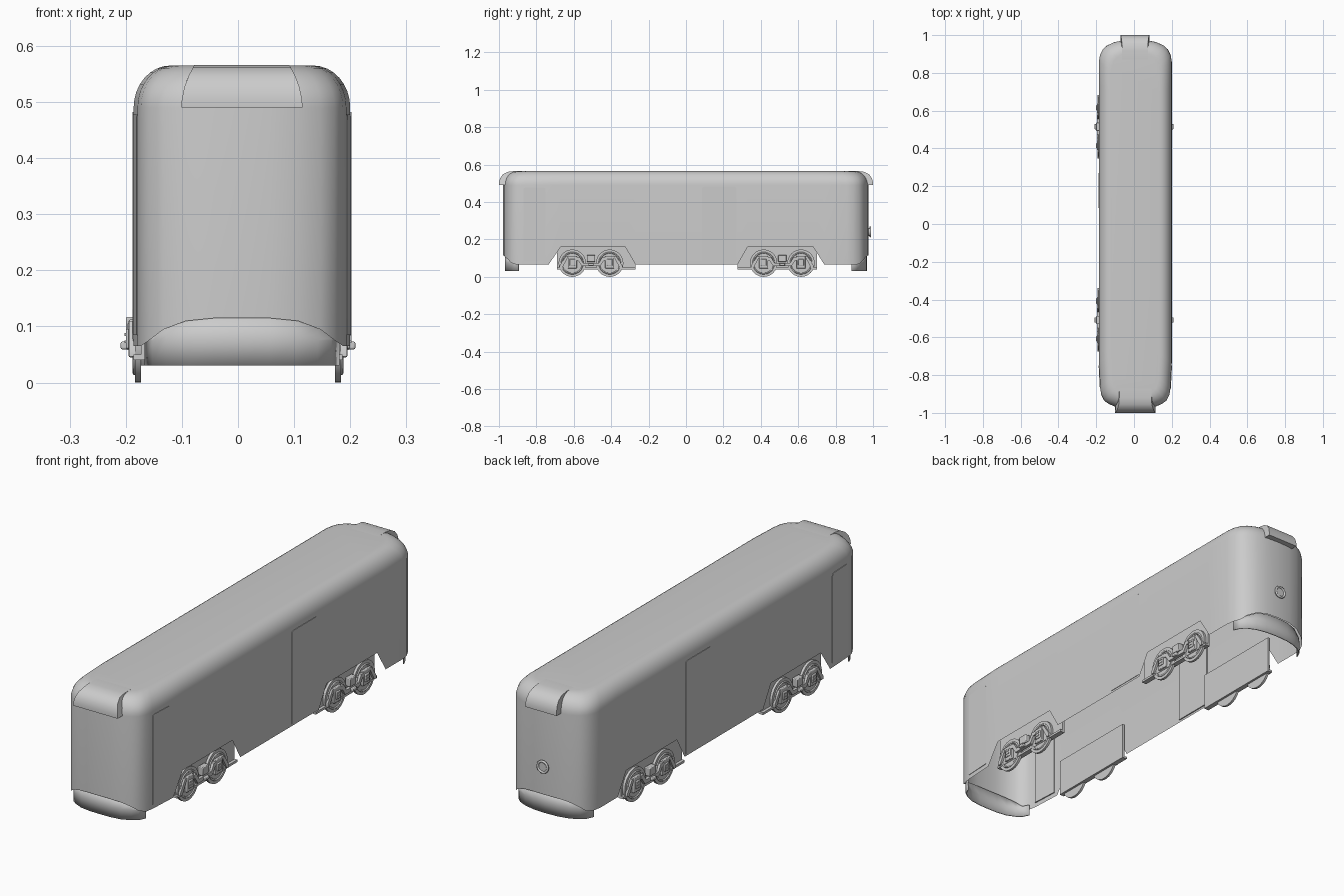
import bpy, bmesh, math
from mathutils import Vector

if "Cube" in bpy.data.objects:
    bpy.data.objects.remove(bpy.data.objects["Cube"])

CX = 0.007  # body shell sits slightly off the bogie centreline

# half plan of the body, front centre round to rear centre
PLAN = [(0, -.978), (.05, -.977), (.10, -.97), (.14, -.953), (.165, -.935), (.18, -.905), (.186, -.87),
        (.193, -.735), (.193, -.67), (.193, -.325), (.193, -.27), (.193, .275), (.193, .33), (.193, .68),
        (.193, .74), (.193, .86), (.187, .895), (.172, .925), (.15, .945), (.11, .963), (.06, .973), (0, .976)]


def make(name, verts, faces, angle=35):
    me = bpy.data.meshes.new(name)
    bm = bmesh.new()
    vs = [bm.verts.new(v) for v in verts]
    for f in faces:
        bm.faces.new([vs[i] for i in f])
    bmesh.ops.recalc_face_normals(bm, faces=bm.faces)
    bm.to_mesh(me)
    bm.free()
    ob = bpy.data.objects.new(name, me)
    bpy.context.collection.objects.link(ob)
    smooth(ob, angle)
    return ob


def smooth(ob, angle=35):
    bpy.ops.object.select_all(action='DESELECT')
    ob.select_set(True)
    bpy.context.view_layer.objects.active = ob
    bpy.ops.object.shade_smooth_by_angle(angle=math.radians(angle))


def bevel(ob, w, n=2):
    m = ob.modifiers.new("bevel", 'BEVEL')
    m.width, m.segments, m.limit_method = w, n, 'ANGLE'


def extrude(name, pts, lo, hi):
    """Prism: y-z outline swept between two x positions."""
    n = len(pts)
    verts = [(lo, *p) for p in pts] + [(hi, *p) for p in pts]
    faces = [range(n), range(n, 2 * n)] + [(i, (i + 1) % n, n + (i + 1) % n, n + i) for i in range(n)]
    return make(name, verts, faces)


def box(name, x0, x1, y0, y1, z0, z1, w=0):
    ob = extrude(name, [(y0, z0), (y1, z0), (y1, z1), (y0, z1)], x0, x1)
    if w:
        bevel(ob, w)
    return ob


def disc(name, loc, r, depth, axis='X', seg=32):
    rot = (0, math.pi / 2, 0) if axis == 'X' else (math.pi / 2, 0, 0)
    bpy.ops.mesh.primitive_cylinder_add(vertices=seg, radius=r, depth=depth, location=loc, rotation=rot)
    ob = bpy.context.object
    ob.name = name
    smooth(ob)
    return ob


def ring(name, loc, r, minor, axis='X'):
    rot = (0, math.pi / 2, 0) if axis == 'X' else (math.pi / 2, 0, 0)
    bpy.ops.mesh.primitive_torus_add(major_radius=r, minor_radius=minor, major_segments=32,
                                     minor_segments=8, location=loc, rotation=rot)
    bpy.context.object.name = name
    smooth(bpy.context.object, 60)


def hem(x, y):
    """Height of the lower body edge: end arcs and bogie cutouts."""
    if abs(y) > .89:
        return .065 + .05 * max(0, 1 - (abs(x) / .175) ** 4)
    return .16 if .3 < abs(y) < .7 else .065


# body shell: walls with a rolled-over roof, open underneath
full = PLAN + [(-x, y) for x, y in PLAN[-2:0:-1]]
n = len(full)
verts = [(x + CX, y, hem(x, y)) for x, y in full]
STEPS = 8
for k in range(STEPS + 1):
    t = k / STEPS * math.pi / 2
    d = .066 * (1 - math.cos(t))
    verts += [(x * (1 - d / .193) + CX, y * (1 - d / .978), .49 + .075 * math.sin(t)) for x, y in full]
faces = [(r * n + i, r * n + (i + 1) % n, (r + 1) * n + (i + 1) % n, (r + 1) * n + i)
         for r in range(STEPS + 1) for i in range(n)]
faces.append(range((STEPS + 1) * n, (STEPS + 2) * n))
make("body_shell", verts, faces)

# curved aprons below each end
for name, s in (("front_apron", -1), ("rear_apron", 1)):
    half = [(x, y) for x, y in PLAN if y * s > .89]
    half.sort(key=lambda p: p[0])
    line = [(-x, y) for x, y in half[:0:-1]] + half
    m = len(line)
    rows = [[(x * .965 + CX, y - s * .009, z) for x, y in line] for z in (.03, .075)]
    rows.append([(x * .965 + CX, y - s * .009, max(.08, hem(x, y) + .004)) for x, y in line])
    fs = [(r * m + i, r * m + i + 1, (r + 1) * m + i + 1, (r + 1) * m + i) for r in range(2) for i in range(m - 1)]
    ob = make(name, sum(rows, []), fs)
    mod = ob.modifiers.new("thickness", 'SOLIDIFY')
    mod.thickness = .005

# visor hoods over each end
for name, s, c, w0, w1 in (("front_hood", -1, .007, .085, .108), ("rear_hood", 1, .005, .068, .076)):
    prof = [(.87, .565), (.92, .5655), (.955, .561), (.98, .547), (.994, .527), (1, .505), (1, .49),
            (.965, .49), (.94, .53), (.90, .55)]
    k = len(prof)
    hv = []
    for side in (-1, 1):
        for y, z in prof:
            f = (.565 - z) / .075
            w = w0 + (w1 - w0) * (1 - (1 - max(0, f)) ** 2)
            hv.append((c + side * w, s * y, z))
    make(name, hv, [range(k), range(k, 2 * k)] +
         [(i, (i + 1) % k, k + (i + 1) % k, k + i) for i in range(k)])


def wall_x(y):
    return .193 if y > -.735 else .186 + .007 * (y + .87) / .135


# side doors, slabs set through the wall
for side, label in ((-1, "left"), (1, "right")):
    for where, y0, y1, z0, z1 in (("front", -.87, -.75, .085, .478), ("middle", .085, .27, .075, .482)):
        r = .012
        out = [(y0, z0), (y1, z0), (y1, z1 - r), (y1 - .3 * r, z1 - .3 * r), (y1 - r, z1),
               (y0 + r, z1), (y0 + .3 * r, z1 - .3 * r), (y0, z1 - r)]
        k = len(out)
        dv = [(CX + side * (wall_x(y) + o), y, z) for o in (-.005, .002) for y, z in out]
        make(f"{label}_{where}_door", dv, [range(k), range(k, 2 * k)] +
             [(i, (i + 1) % k, k + (i + 1) % k, k + i) for i in range(k)])

# rear headlamp
disc("rear_lamp_lens", (CX, .978, .24), .022, .014, 'Y')
ring("rear_lamp_rim", (CX, .985, .24), .024, .005, 'Y')

# bogies: backing plate, wheels, axle boxes and side frame on each side
for end, yc in (("front", -.508), ("rear", .515)):
    for s, label in ((-1, "left"), (1, "right")):
        tag = f"{end}_{label}"
        y0, y1 = (-.69, -.27) if yc < 0 else (.275, .70)
        box(f"{tag}_backing_plate", s * .163, s * .173, y0, y1, .04, .205)
        for i, o in enumerate((-.1, .1)):
            y = yc + o
            disc(f"{tag}_wheel_{i}", (s * .1785, y, .073), .073, .011, seg=40)
            ring(f"{tag}_wheel_rim_{i}", (s * .184, y, .073), .056, .004)
            # axle box with guide legs and cover
            box(f"{tag}_axle_box_{i}", s * .18, s * .195, y - .024, y + .024, .045, .112, .003)
            box(f"{tag}_axle_cover_{i}", s * .19, s * .2, y - .015, y + .015, .06, .095, .003)
            for zb in (.07, .083):
                box(f"{tag}_cover_rib_{i}", s * .198, s * .202, y - .012, y + .012, zb, zb + .005)
            # sloping end bracket beside each wheel
            e = 1 if o > 0 else -1
            extrude(f"{tag}_end_bracket_{i}", [(y + e * .02, .11), (y + e * .035, .11), (y + e * .068, .06),
                    (y + e * .068, .046), (y + e * .055, .046)], s * .182, s * .194)
        # dropped side beam joining the two axle boxes
        half = [(.08, .105), (.06, .105), (.042, .075), (.0, .075)]
        low = [(.0, .058), (.05, .058), (.07, .088), (.08, .088)]
        loop = half + [(-a, z) for a, z in half[-2::-1]] + [(-a, z) for a, z in low[:0:-1]] + low
        extrude(f"{tag}_side_beam", [(yc + a, z) for a, z in loop], s * .183, s * .197)
        # spring bolster in the middle
        box(f"{tag}_bolster", s * .175, s * .2, yc - .022, yc + .022, .08, .117, .003)
        box(f"{tag}_bolster_pin", s * .19, s * .209, yc - .014, yc + .014, .059, .073, .003)
        box(f"{tag}_lower_rail", s * .172, s * .186, y0, y1, .04, .05)
